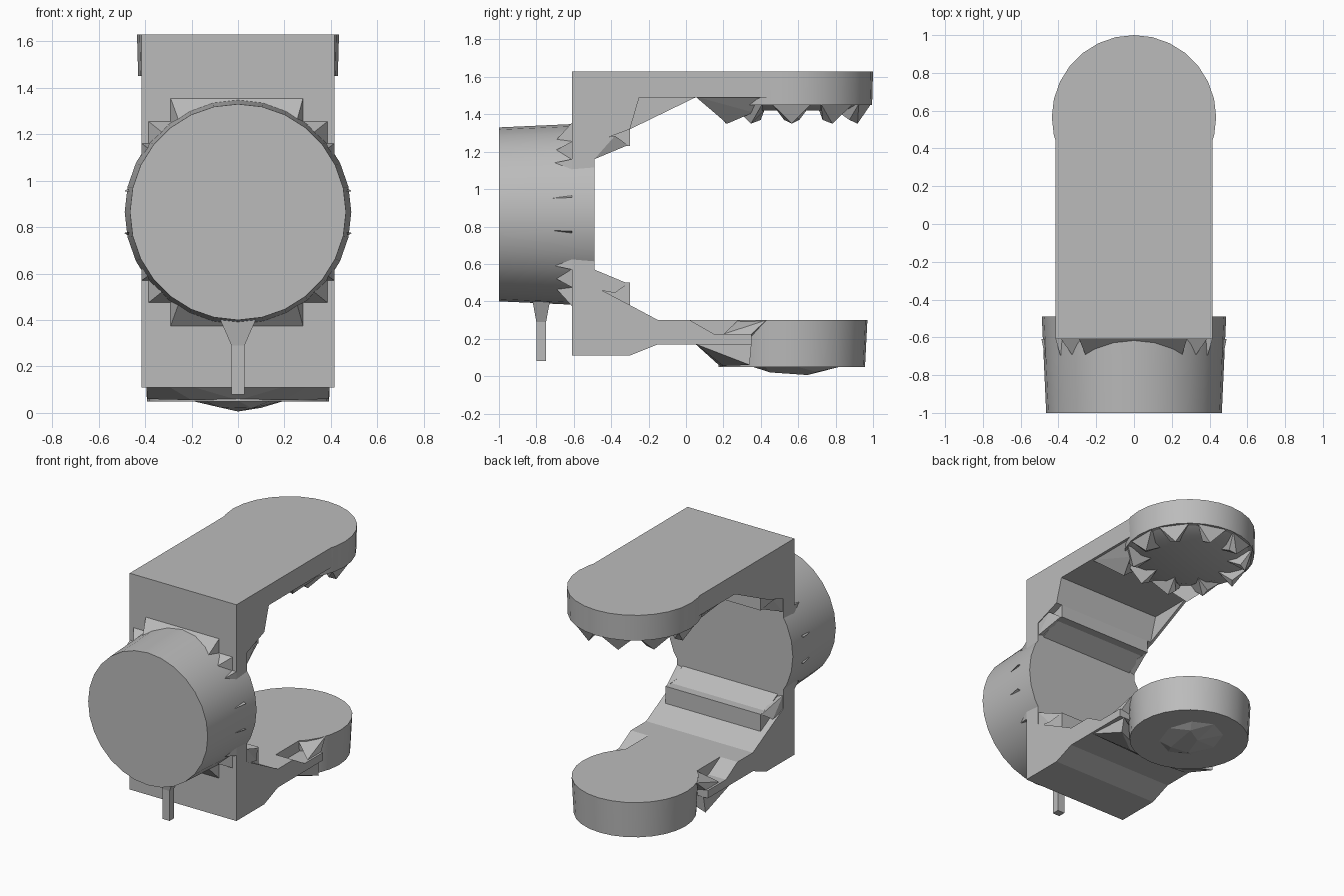
import bpy, bmesh
from math import sin, cos, pi
from mathutils import Matrix

if "Cube" in bpy.data.objects:
    bpy.data.objects.remove(bpy.data.objects["Cube"])

GREY = (0.5, 0.5, 0.5, 1)
grey = bpy.data.materials.new("plain grey")
grey.use_nodes = True
grey.diffuse_color = GREY
grey.node_tree.nodes["Principled BSDF"].inputs["Base Color"].default_value = GREY


def finish(name, bm, smooth=False):
    bmesh.ops.recalc_face_normals(bm, faces=bm.faces)
    mesh = bpy.data.meshes.new(name)
    bm.to_mesh(mesh)
    bm.free()
    ob = bpy.data.objects.new(name, mesh)
    bpy.context.collection.objects.link(ob)
    mesh.materials.append(grey)
    if smooth:
        bpy.ops.object.select_all(action='DESELECT')
        ob.select_set(True)
        bpy.context.view_layer.objects.active = ob
        bpy.ops.object.shade_smooth_by_angle(angle=0.6)
    return ob


def prism(name, profile, x0, x1):
    """Extrude a (y, z) outline along x."""
    bm = bmesh.new()
    face = bm.faces.new([bm.verts.new((x0, y, z)) for y, z in profile])
    out = bmesh.ops.extrude_face_region(bm, geom=[face])
    moved = [v for v in out["geom"] if isinstance(v, bmesh.types.BMVert)]
    bmesh.ops.translate(bm, verts=moved, vec=(x1 - x0, 0, 0))
    return finish(name, bm)


def hull(name, points):
    """Closed faceted solid around a few points."""
    bm = bmesh.new()
    for p in points:
        bm.verts.new(p)
    bmesh.ops.convex_hull(bm, input=bm.verts)
    return finish(name, bm)


def round_slab(name, centre, r_low, r_high, depth, sides=28, tilt=0):
    bm = bmesh.new()
    bmesh.ops.create_cone(bm, cap_ends=True, segments=sides, radius1=r_low,
                          radius2=r_high, depth=depth,
                          matrix=Matrix.Translation(centre) @ Matrix.Rotation(tilt, 4, 'X'))
    return finish(name, bm, True)


W = 0.415    # half width of the frame
MID = 0.865  # height of the drum axis
PAD = 0.565  # y of both pad centres

# C-shaped frame: upper arm, back plate and lower arm in one outline
prism("frame", [(-0.61, 1.63), (PAD, 1.63), (PAD, 1.49), (-0.25, 1.49), (-0.3, 1.32),
                (-0.49, 1.25), (-0.49, 0.48), (-0.3, 0.38), (-0.15, 0.3), (0.02, 0.3),
                (0.15, 0.225), (0.35, 0.225), (0.35, 0.17), (-0.15, 0.17),
                (-0.3, 0.11), (-0.61, 0.11)], -W, W)
prism("upper_side_web", [(-0.3, 1.32), (-0.25, 1.49), (0.05, 1.49)], -W, -W + 0.02)
prism("lower_arm_neck", [(0, 0.3), (0.5, 0.3), (0.5, 0.17), (0, 0.17)], -0.28, 0.28)

# Cross ridges where the arms meet the back plate
ridge = [(-0.49, 0.57), (-0.36, 0.5), (-0.3, 0.5), (-0.3, 0.38), (-0.49, 0.47)]
prism("lower_ridge", ridge, -0.37, 0.37)
prism("upper_ridge", [(y, 2 * MID - z) for y, z in ridge], -0.37, 0.37)

# Drum on the front, slightly wider at its back
round_slab("drum", (0, -0.745, MID), 0.488, 0.465, 0.51, tilt=pi / 2)

# Wedges and spikes between drum and plate, mirrored in x and z
for s in (-1, 1):
    hull("drum_wedge", [(x, y, MID + s * z) for x, y, z in
                        ((-0.29, -0.61, 0.49), (0.28, -0.61, 0.49), (-0.29, -0.61, 0.3),
                         (0.28, -0.61, 0.3), (-0.25, -0.71, 0.38), (0.25, -0.71, 0.38))])
    for m in (-1, 1):
        hull("corner_spike", [(m * x, y, MID + s * z) for x, y, z in
                              ((0.385, -0.61, 0.39), (0.28, -0.61, 0.39), (0.385, -0.61, 0.27),
                               (0.31, -0.72, 0.33))])
        hull("side_spike", [(m * x, y, MID + s * z) for x, y, z in
                            ((0.415, -0.61, 0.295), (0.33, -0.61, 0.295), (0.415, -0.61, 0.2),
                             (0.38, -0.73, 0.27))])
        hull("small_spike", [(m * x, y, MID + s * z) for x, y, z in
                             ((0.49, -0.61, 0.09), (0.45, -0.61, 0.09), (0.475, -0.61, 0.1),
                              (0.465, -0.73, 0.085))])
        hull("ridge_spike", [(m * x, y, MID + s * z) for x, y, z in
                             ((0.41, -0.49, 0.295), (0.33, -0.49, 0.32), (0.41, -0.49, 0.4),
                              (0.37, -0.31, 0.37), (0.41, -0.38, 0.42))])

# Lever under the drum, flared at the top
hull("lever_stem", [(x, y, z) for x in (-0.028, 0.028) for y in (-0.8, -0.748)
                    for z in (0.08, 0.3)])
hull("lever_flare", [(s * x, -0.774 + t * y, z) for s in (-1, 1) for t in (-1, 1)
                     for x, y, z in ((0.028, 0.026, 0.29), (0.085, 0.05, 0.42))])

# Upper pad with a jagged underside
round_slab("upper_pad", (0, PAD, 1.54), 0.43, 0.435, 0.18)
round_slab("upper_pad_underside", (0, PAD, 1.435), 0.32, 0.4, 0.03, 20)
TEETH = 10
for i in range(TEETH):
    a = 2 * pi * (i + 0.5) / TEETH
    tooth = []
    for r, turn, z in ((0.425, -0.25, 1.455), (0.425, 0.25, 1.455), (0.25, 0, 1.42),
                       (0.37, 0, 1.35), (0.34, 0.12, 1.37)):
        tooth.append((r * sin(a + turn), PAD + r * cos(a + turn), z))
    hull("upper_tooth", tooth)
for m in (-1, 1):
    hull("upper_pad_shoulder", [(m * 0.4, 0.05, 1.495), (m * 0.1, 0.1, 1.495),
                                (m * 0.4, 0.42, 1.495), (m * 0.27, 0.22, 1.35),
                                (m * 0.33, 0.36, 1.41)])

# Lower pad with a shallow faceted bulge beneath
round_slab("lower_pad", (0, PAD, 0.175), 0.392, 0.405, 0.25)
hull("lower_pad_bulge", [(0.2 * cos(k * pi / 4), 0.59 + 0.24 * sin(k * pi / 4), 0.052)
                         for k in range(8)]
     + [(0, 0.65, 0.006), (0.06, 0.45, 0.02), (-0.08, 0.46, 0.024), (0.1, 0.7, 0.022)])
for m in (-1, 1):
    hull("lower_arm_gusset", [(m * 0.4, 0.05, 0.172), (0, 0.05, 0.172), (m * 0.38, 0.35, 0.172),
                              (m * 0.39, 0.34, 0.06), (m * 0.2, 0.2, 0.055), (0, 0.18, 0.055)])
    hull("lower_arm_spike", [(m * 0.4, 0.35, 0.225), (m * 0.27, 0.28, 0.3), (m * 0.38, 0.43, 0.3),
                             (m * 0.4, 0.2, 0.225), (m * 0.27, 0.35, 0.2)])
